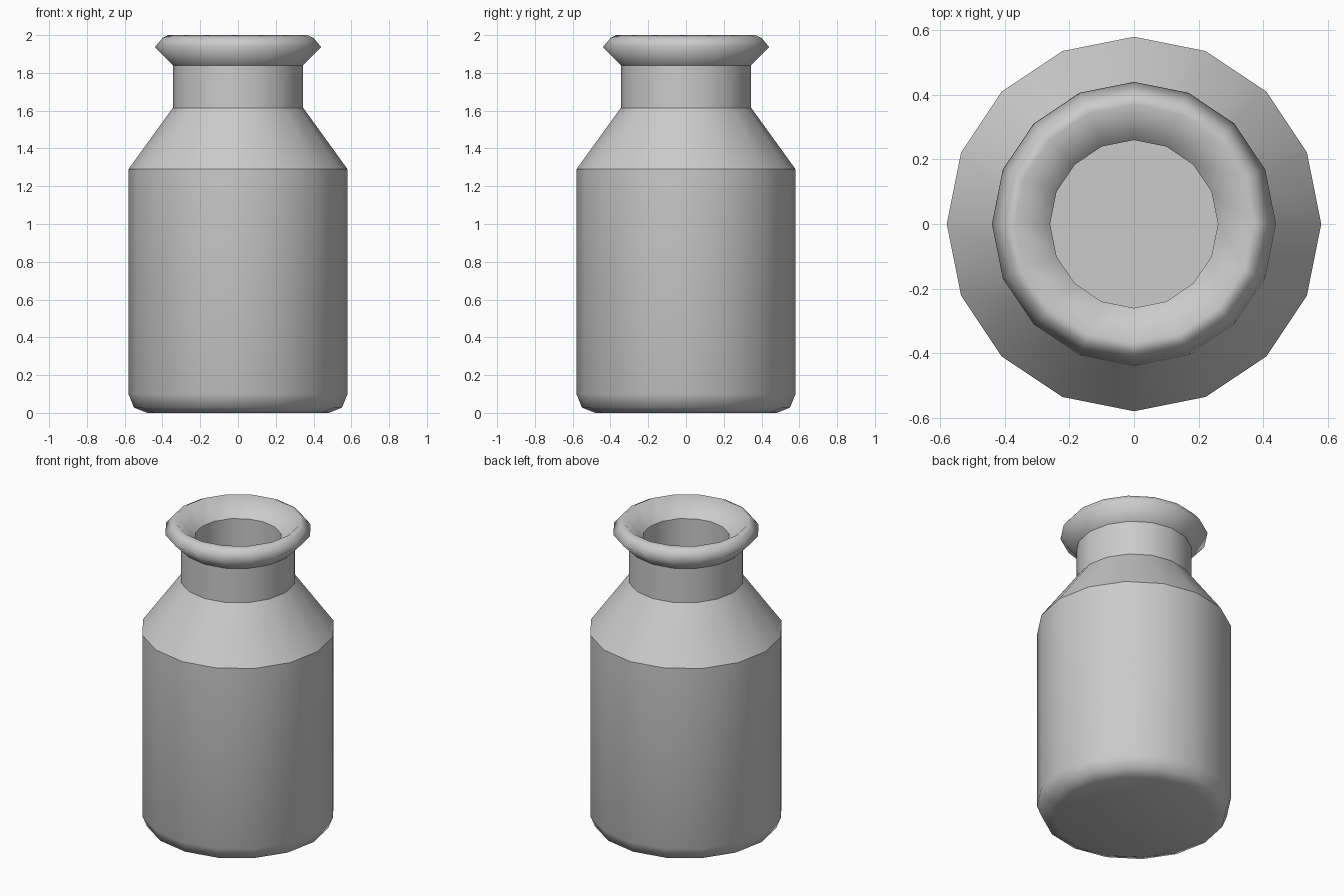
import bpy, bmesh
from math import cos, sin, tau

if "Cube" in bpy.data.objects:
    bpy.data.objects.remove(bpy.data.objects["Cube"])

SIDES = 16

# Profile from base centre outward, up over the lip and down inside:
# (radius, height, crease at this ring)
PROFILE = [
    (0.48, 0.00, False), (0.551, 0.028, False), (0.58, 0.10, False),   # rounded foot
    (0.58, 1.29, True), (0.345, 1.615, True), (0.345, 1.84, True),     # body, shoulder, neck
    (0.44, 1.937, False), (0.40, 1.985, False), (0.37, 2.00, False),   # flared lip
    (0.26, 1.89, True),                                                # mouth
    (0.26, 1.58, True), (0.50, 1.25, True), (0.50, 0.08, True),        # hollow inside
]


def lathe(name, profile):
    bm = bmesh.new()
    rings = [[bm.verts.new((r * cos(tau * i / SIDES), r * sin(tau * i / SIDES), z))
              for i in range(SIDES)] for r, z, _ in profile]
    for low, high in zip(rings, rings[1:]):
        for i in range(SIDES):
            j = (i + 1) % SIDES
            bm.faces.new((low[i], low[j], high[j], high[i]))
    # Base and inner floor
    bm.faces.new(rings[0][::-1])
    bm.faces.new(rings[-1])
    for f in bm.faces:
        f.smooth = True
    # Creased rings stay sharp
    for ring, (_, _, crease) in zip(rings, profile):
        if crease:
            for i in range(SIDES):
                bm.edges.get((ring[i], ring[(i + 1) % SIDES])).smooth = False
    mesh = bpy.data.meshes.new(name)
    bm.to_mesh(mesh)
    bm.free()
    obj = bpy.data.objects.new(name, mesh)
    bpy.context.collection.objects.link(obj)
    return obj


lathe("bottle", PROFILE)
